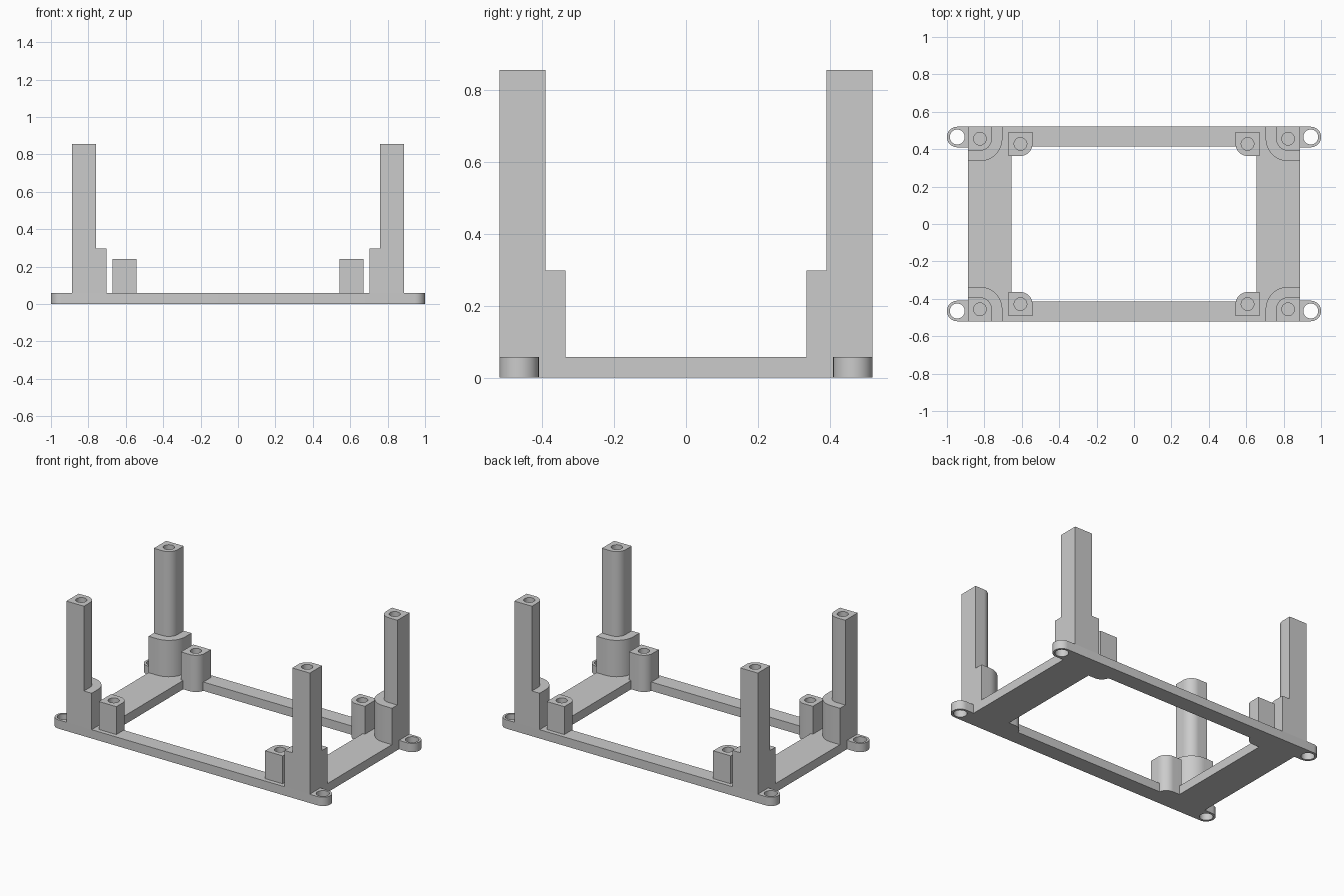
import bpy
import bmesh
from math import sin, cos, radians

cube = bpy.data.objects.get("Cube")
if cube:
    bpy.data.objects.remove(cube, do_unlink=True)

grey = bpy.data.materials.new("light_grey")
grey.use_nodes = True
colour = (0.6, 0.6, 0.6, 1)
grey.diffuse_color = colour
grey.node_tree.nodes["Principled BSDF"].inputs["Base Color"].default_value = colour


def arc(cx, cy, r, start, end, steps=16):
    angles = [radians(start + (end - start) * i / steps) for i in range(steps + 1)]
    return [(cx + r * cos(a), cy + r * sin(a)) for a in angles]


def circle(cx, cy, r):
    return arc(cx, cy, r, 0, 360, 32)[:-1]


def prism(name, outline, z0, z1):
    """Extrude a flat outline between two heights."""
    bm = bmesh.new()
    face = bm.faces.new([bm.verts.new((x, y, z0)) for x, y in outline])
    top = bmesh.ops.extrude_face_region(bm, geom=[face])["geom"]
    verts = [g for g in top if isinstance(g, bmesh.types.BMVert)]
    bmesh.ops.translate(bm, verts=verts, vec=(0, 0, z1 - z0))
    bmesh.ops.recalc_face_normals(bm, faces=bm.faces)
    mesh = bpy.data.meshes.new(name)
    bm.to_mesh(mesh)
    bm.free()
    mesh.materials.append(grey)
    obj = bpy.data.objects.new(name, mesh)
    bpy.context.collection.objects.link(obj)
    return obj


def activate(obj):
    bpy.ops.object.select_all(action="DESELECT")
    obj.select_set(True)
    bpy.context.view_layer.objects.active = obj


def cut(obj, outline, z0, z1):
    cutter = prism("cutter", outline, z0, z1)
    mod = obj.modifiers.new("cut", "BOOLEAN")
    mod.operation, mod.solver, mod.object = "DIFFERENCE", "EXACT", cutter
    activate(obj)
    bpy.ops.object.modifier_apply(modifier=mod.name)
    bpy.data.objects.remove(cutter, do_unlink=True)


def smooth(obj):
    activate(obj)
    bpy.ops.object.shade_smooth_by_angle(angle=radians(30))


def four_corners(obj):
    mod = obj.modifiers.new("four corners", "MIRROR")
    mod.use_axis = (True, True, False)
    mod.use_mirror_merge = False
    activate(obj)
    bpy.ops.object.modifier_apply(modifier=mod.name)
    smooth(obj)


def corner_outline(cx, cy, r, right, back):
    """Square outer corner, inner corner rounded around the screw hole."""
    return arc(cx, cy, r, 180, 270) + [(right, cy - r), (right, back), (cx - r, back)]


PLATE = 0.058
SIDE, BACK = 0.888, 0.52
EAR_X, EAR_Y, EAR_R = 0.945, 0.465, 0.055

# Base frame with four rounded mounting ears
quarter = [(SIDE, EAR_Y - EAR_R)] + arc(EAR_X, EAR_Y, EAR_R, -90, 90)
outline = (quarter
           + [(-x, y) for x, y in reversed(quarter)]
           + [(-x, -y) for x, y in quarter]
           + [(x, -y) for x, y in reversed(quarter)])
frame = prism("base_frame", outline, 0, PLATE)
wx, wy = 0.655, 0.415
cut(frame, [(-wx, -wy), (wx, -wy), (wx, wy), (-wx, wy)], -0.1, 0.2)
for sx in (-1, 1):
    for sy in (-1, 1):
        cut(frame, circle(sx * EAR_X, sy * EAR_Y, 0.04), -0.1, 0.2)
smooth(frame)

# Wide stepped foot under each tall post
px, py = 0.824, 0.456
foot = prism("post_foot", corner_outline(px, py, 0.12, SIDE, BACK), PLATE, 0.298)
four_corners(foot)

# Tall corner posts with blind screw holes
post = prism("corner_post", corner_outline(px, py, 0.064, SIDE, BACK), 0.298, 0.857)
cut(post, circle(px, py, 0.034), 0.5, 1)
four_corners(post)

# Short inner screw bosses
bx, by, br = 0.607, 0.428, 0.064
boss = prism("screw_boss", corner_outline(bx, by, br, bx + br, by + br), 0, 0.242)
cut(boss, circle(bx, by, 0.034), 0.07, 0.4)
four_corners(boss)
